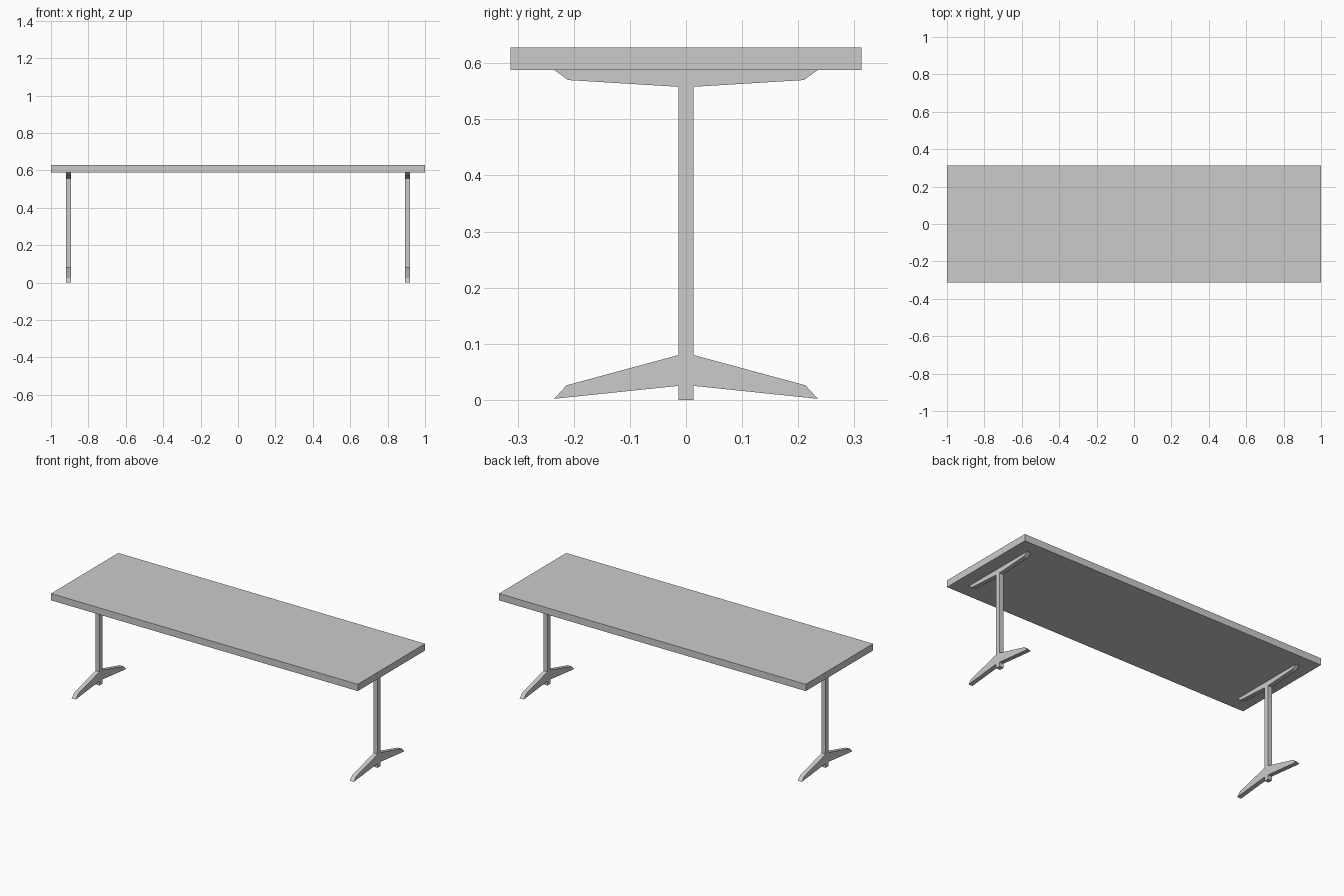
import bpy, bmesh
from mathutils import Matrix, Vector

if "Cube" in bpy.data.objects:
    bpy.data.objects.remove(bpy.data.objects["Cube"])

LEG_X = 0.907      # distance of each leg from the centre
LEG_W = 0.026      # thickness of the leg parts along x
POST = 0.0135      # half depth of the post


def finish(name, bm):
    bmesh.ops.recalc_face_normals(bm, faces=bm.faces)
    mesh = bpy.data.meshes.new(name)
    bm.to_mesh(mesh)
    bm.free()
    obj = bpy.data.objects.new(name, mesh)
    bpy.context.collection.objects.link(obj)
    return obj


def box(name, lo, hi):
    lo, hi = Vector(lo), Vector(hi)
    bm = bmesh.new()
    bmesh.ops.create_cube(bm, size=1, matrix=Matrix.Translation((lo + hi) / 2)
                          @ Matrix.Diagonal((*(hi - lo), 1)))
    return finish(name, bm)


def plate(name, x, half_profile):
    """Extrude a (y, z) half profile, mirrored across y = 0, along x."""
    outline = half_profile + [(-y, z) for y, z in reversed(half_profile)]
    bm = bmesh.new()
    face = bm.faces.new([bm.verts.new((x - LEG_W / 2, y, z)) for y, z in outline])
    new = bmesh.ops.extrude_face_region(bm, geom=[face])["geom"]
    verts = [v for v in new if isinstance(v, bmesh.types.BMVert)]
    bmesh.ops.translate(bm, verts=verts, vec=(LEG_W, 0, 0))
    return finish(name, bm)


# Table top
box("table_top", (-1, -0.313, 0.588), (1, 0.313, 0.628))

# Legs: spreading foot and post in one outline, bracket under the top
foot_and_post = [(POST, 0), (POST, 0.025), (0.235, 0.002), (0.213, 0.026),
                 (POST, 0.08), (POST, 0.558)]
bracket = [(POST, 0.558), (0.21, 0.57), (0.235, 0.588)]
for side, sx in (("left", -1), ("right", 1)):
    plate(f"{side}_leg", sx * LEG_X, foot_and_post)
    plate(f"{side}_bracket", sx * LEG_X, bracket)
